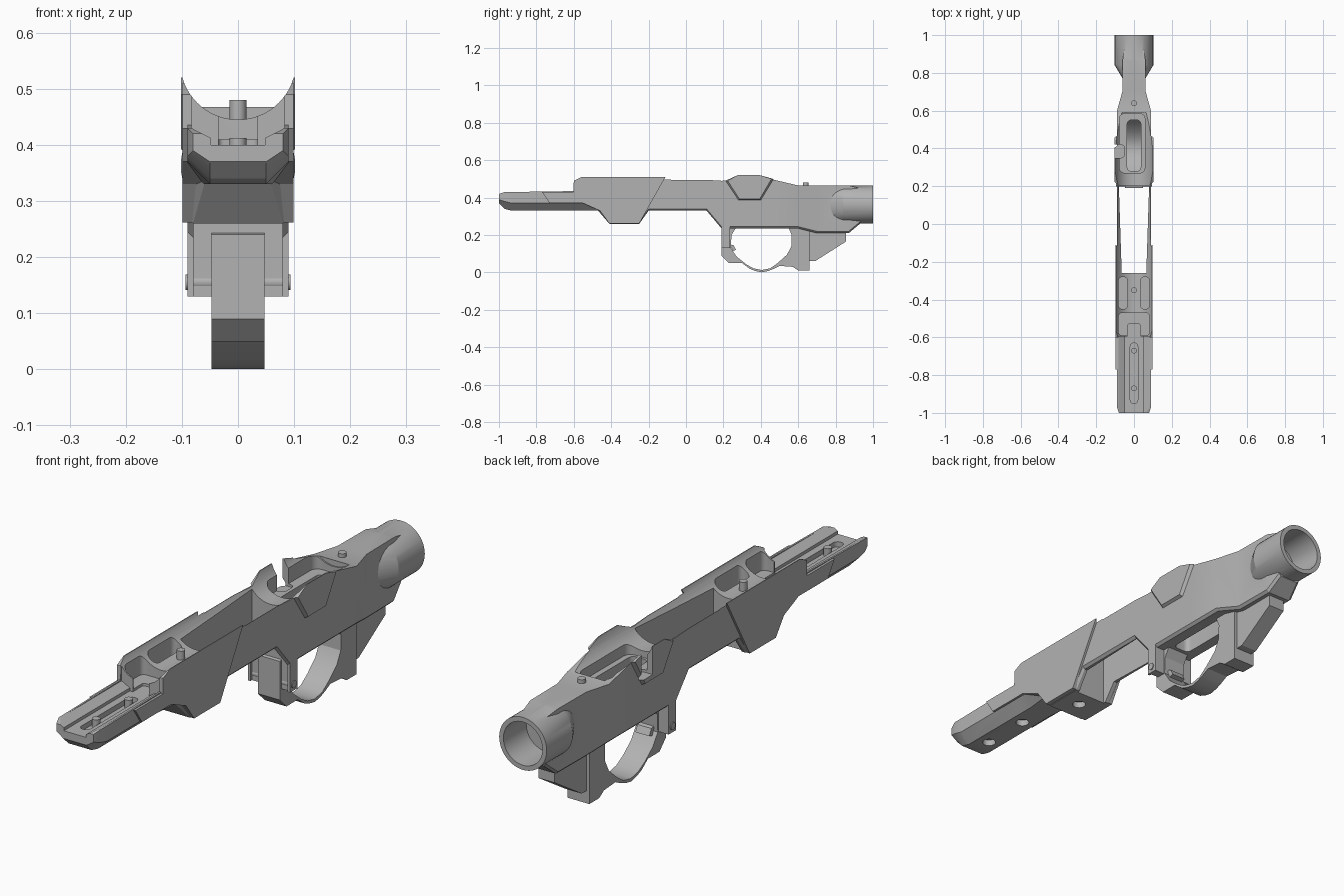
import bpy, bmesh
from math import cos, sin, pi, radians

if "Cube" in bpy.data.objects:
    bpy.data.objects.remove(bpy.data.objects["Cube"], do_unlink=True)

metal = bpy.data.materials.new("satin grey")
metal.use_nodes = True
GREY = (0.45, 0.45, 0.45, 1)
metal.diffuse_color = GREY
metal.node_tree.nodes["Principled BSDF"].inputs["Base Color"].default_value = GREY


def skin(name, rings):
    """Closed solid through matching rings of points."""
    bm = bmesh.new()
    loops = [[bm.verts.new(p) for p in ring] for ring in rings]
    n = len(loops[0])
    for a, b in zip(loops, loops[1:]):
        for i in range(n):
            j = (i + 1) % n
            bm.faces.new((a[i], a[j], b[j], b[i]))
    bm.faces.new(loops[0])
    bm.faces.new(loops[-1])
    bmesh.ops.recalc_face_normals(bm, faces=bm.faces)
    mesh = bpy.data.meshes.new(name)
    bm.to_mesh(mesh)
    bm.free()
    mesh.materials.append(metal)
    ob = bpy.data.objects.new(name, mesh)
    bpy.context.collection.objects.link(ob)
    return ob


def prism(name, pts, axis, a, b):
    """Extrude a 2D outline along an axis; outline uses the other two axes."""
    place = {"x": lambda p, t: (t, p[0], p[1]),
             "y": lambda p, t: (p[0], t, p[1]),
             "z": lambda p, t: (p[0], p[1], t)}[axis]
    return skin(name, [[place(p, t) for p in pts] for t in (a, b)])


def circle(u, v, r, n=32, rv=None):
    rv = rv or r
    return [(u + r * cos(2 * pi * i / n), v + rv * sin(2 * pi * i / n)) for i in range(n)]


def rounded(u0, u1, v0, v1, r, n=5):
    pts = []
    corners = [(u1 - r, v1 - r), (u0 + r, v1 - r), (u0 + r, v0 + r), (u1 - r, v0 + r)]
    for k, (u, v) in enumerate(corners):
        for i in range(n + 1):
            t = pi / 2 * (k + i / n)
            pts.append((u + r * cos(t), v + r * sin(t)))
    return pts


def combine(target, tool, op="DIFFERENCE"):
    mod = target.modifiers.new("cut", "BOOLEAN")
    mod.operation, mod.object, mod.solver = op, tool, "EXACT"
    bpy.context.view_layer.update()
    graph = bpy.context.evaluated_depsgraph_get()
    mesh = bpy.data.meshes.new_from_object(target.evaluated_get(graph))
    target.modifiers.clear()
    target.data = mesh
    bpy.data.objects.remove(tool, do_unlink=True)


# Main body: y, top, bottom, half width, chamfer width, chamfer height
STATIONS = [
    (-1, .42, .37, .08, .03, .02), (-.97, .43, .34, .09, .04, .04),
    (-.93, .43, .33, .09, .04, .04), (-.601, .435, .33, .09, .04, .04),
    (-.6, .49, .33, .09, .04, .04), (-.56, .51, .33, .09, .04, .04),
    (-.47, .51, .33, .09, .03, .03), (-.41, .51, .26, .09, .01, .01),
    (-.25, .51, .26, .09, .01, .01), (-.2, .51, .33, .09, .01, .01),
    (-.1, .51, .33, .09, .01, .01), (-.08, .495, .33, .09, .01, .01),
    (.11, .495, .33, .09, .01, .01), (.19, .49, .235, .09, .01, .01),
    (.45, .5, .235, .09, .01, .01), (.6, .465, .235, .09, .01, .01),
    (.7, .465, .21, .062, .01, .01), (.87, .465, .21, .06, .01, .01),
    (.93, .45, .26, .05, .01, .01)]
body = skin("chassis_body", [
    [(-w, y, t), (w, y, t), (w, y, b + cz), (w - cx, y, b), (cx - w, y, b), (-w, y, b + cz)]
    for y, t, b, w, cx, cz in STATIONS])

# Raised side panels
front_panel = [(-.77, .43), (-.601, .43), (-.6, .49), (-.56, .51), (-.11, .51),
               (-.25, .262), (-.41, .262), (-.46, .33), (-.55, .37), (-.73, .37)]
combine(body, prism("front_panel", front_panel, "x", -.099, .099), "UNION")
rear_panel = [(.21, .49), (.27, .52), (.4, .52), (.47, .5), (.4, .385), (.28, .385)]
cy, cz = .34, .46


def inset(x, s):
    return [(x, cy + (y - cy) * s, z if z > cz else cz + (z - cz) * s) for y, z in rear_panel]


combine(body, skin("rear_panel", [inset(-.102, .9), inset(-.088, 1),
                                  inset(.088, 1), inset(.102, .9)]), "UNION")

# Rear tube flaring out of the neck
combine(body, skin("rear_tube", [
    [(x, y, z) for x, z in circle(0, .363, rx, 48, .102)]
    for y, rx in ((.77, .06), (.84, .102), (1, .102))]), "UNION")

# Block in front of the trigger guard
combine(body, prism("guard_block", [(.19, .13), (.235, .13), (.235, .26), (.19, .26)],
                    "x", -.09, .09), "UNION")

# Cuts along the top: round action bed, fore-end trough
combine(body, prism("action_bed", circle(0, .548, .103, 64), "y", -.62, .59))
trough = [(-.048, .4), (.048, .4), (.048, .412), (.083, .43), (.083, .6),
          (-.083, .6), (-.083, .43), (-.048, .412)]
combine(body, prism("trough", trough, "y", -1.1, -.595))

# Magazine opening
combine(body, prism("magazine_opening", [(-.065, -.26), (.065, -.26), (.08, .2), (-.08, .2)],
                    "z", 0, .8))

# Pockets cut from above: x range, y range, floor height, corner radius
POCKETS = [(.035, .082, -.45, -.28, .41, .02), (-.082, -.035, -.45, -.28, .41, .02),
           (-.082, .082, -.59, -.47, .41, .02), (-.035, .035, -.66, -.53, .4, .01),
           (-.02, .02, -.95, -.63, .38, .019), (-.078, .058, .27, .585, .42, .03),
           (-.036, .036, .28, .55, .2, .02), (-.13, -.05, .35, .42, .41, .02)]
for x0, x1, y0, y1, floor, r in POCKETS:
    combine(body, prism("pocket", rounded(x0, x1, y0, y1, r), "z", floor, .7))

# Tube bore and screw holes underneath
combine(body, prism("bore", circle(0, .363, .084, 48), "y", .86, 1.1))
for y, bottom in ((-.87, .33), (-.67, .33), (-.33, .26)):
    combine(body, prism("screw_hole", circle(0, y, .025, 24), "z", bottom - .1, bottom + .025))

# Trigger guard with pillar and rear wing
guard_outline = [(.19, .24), (.19, .09), (.23, .05), (.3, .05), (.34, .02), (.37, .008),
                 (.405, .001), (.44, .008), (.47, .02), (.5, .035), (.57, .03), (.6, .011),
                 (.66, .011), (.66, .25), (.22, .25)]
guard = prism("trigger_guard", guard_outline, "x", -.047, .047)
guard_hole = [(.24, .13), (.27, .085), (.32, .045), (.36, .022), (.405, .013), (.45, .022),
              (.49, .05), (.54, .095), (.563, .14), (.565, .2), (.55, .235), (.55, .3),
              (.265, .3), (.265, .235), (.243, .2)]
combine(guard, prism("guard_hole", guard_hole, "x", -.2, .2))
wing = prism("grip_wing", [(.65, .06), (.69, .06), (.855, .165), (.855, .23), (.65, .23)],
             "x", -.035, .035)

# Magazine catch and its cross pin
catch = prism("magazine_catch", [(.235, .15), (.255, .145), (.268, .12), (.25, .115)],
              "x", -.03, .03)
pin = prism("catch_pin", circle(.212, .155, .014, 20), "x", -.094, .094)

# Upright screws
parts = [body, guard, wing, catch, pin]
for name, y, low, high in (("rear_screw", .64, .44, .48), ("middle_screw", -.35, .4, .48),
                           ("front_screw", -.67, .37, .412), ("tip_screw", -.87, .37, .412)):
    parts.append(prism(name, circle(0, y, .015, 20), "z", low, high))

# Smooth shading with sharp edges kept
for ob in parts:
    bpy.ops.object.select_all(action="DESELECT")
    ob.select_set(True)
    bpy.context.view_layer.objects.active = ob
    bpy.ops.object.shade_smooth_by_angle(angle=radians(25))
